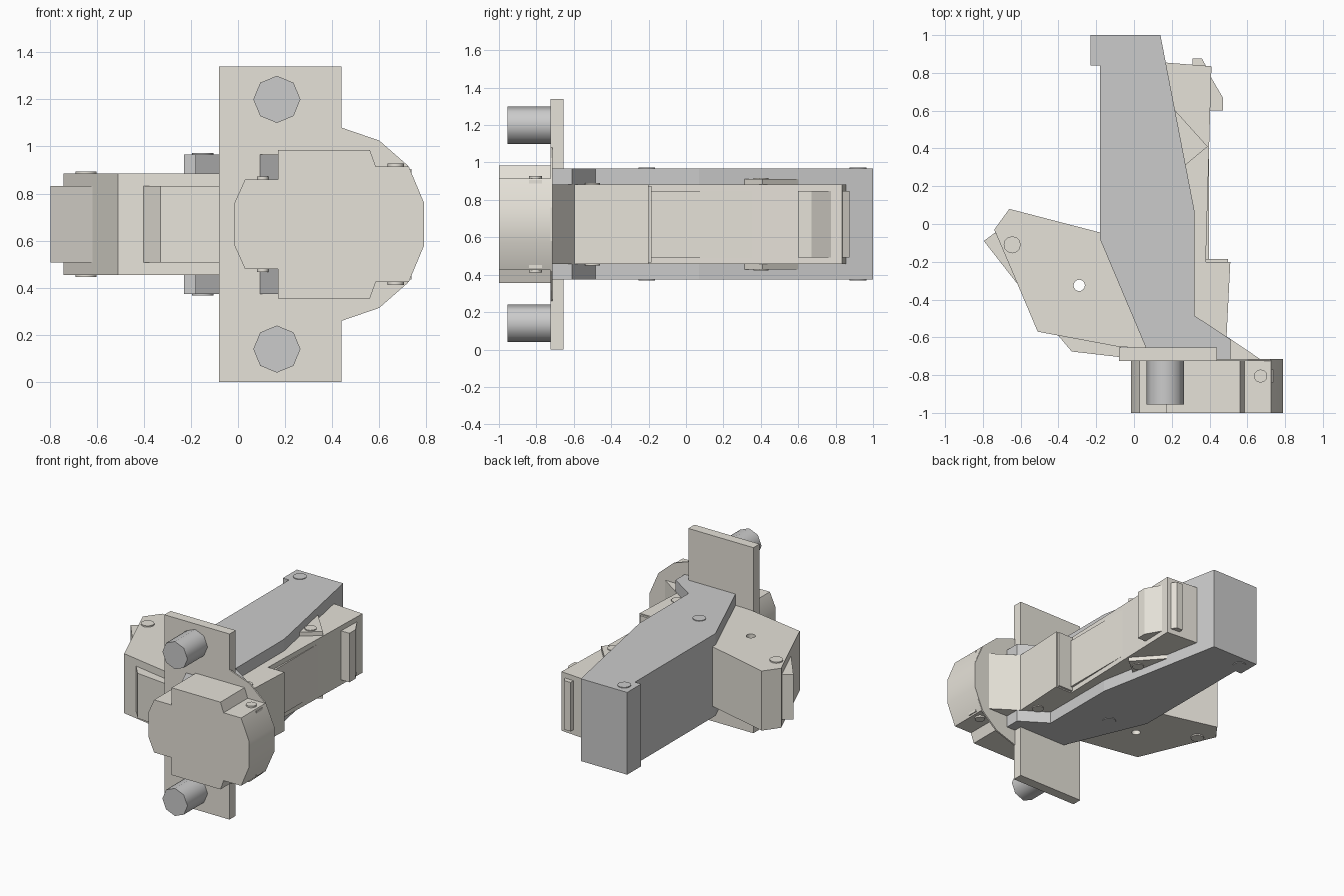
import bpy, bmesh, math
from mathutils import Matrix

if "Cube" in bpy.data.objects:
    bpy.data.objects.remove(bpy.data.objects["Cube"])

MID = 0.67  # the model is mirrored about this height

beige = bpy.data.materials.new("beige")
beige.diffuse_color = (0.79, 0.76, 0.69, 1)
beige.use_nodes = True
beige.node_tree.nodes["Principled BSDF"].inputs["Base Color"].default_value = beige.diffuse_color


def finish(bm, name, mat=None, smooth=0):
    bmesh.ops.recalc_face_normals(bm, faces=bm.faces[:])
    me = bpy.data.meshes.new(name)
    bm.to_mesh(me)
    bm.free()
    ob = bpy.data.objects.new(name, me)
    bpy.context.collection.objects.link(ob)
    if mat:
        me.materials.append(mat)
    if smooth:
        bpy.ops.object.select_all(action='DESELECT')
        ob.select_set(True)
        bpy.context.view_layer.objects.active = ob
        bpy.ops.object.shade_smooth_by_angle(angle=math.radians(smooth))
    return ob


def extrude(name, pts, offset, mat=None, smooth=0):
    """Close the points into a face and extrude it by the offset vector."""
    bm = bmesh.new()
    face = bm.faces.new([bm.verts.new(p) for p in pts])
    new = bmesh.ops.extrude_face_region(bm, geom=[face])
    verts = [g for g in new["geom"] if isinstance(g, bmesh.types.BMVert)]
    bmesh.ops.translate(bm, verts=verts, vec=offset)
    return finish(bm, name, mat, smooth)


def plan(name, pts, half, mat=None):
    """Top-view outline, extruded evenly up and down from the mid height."""
    return extrude(name, [(x, y, MID - half) for x, y in pts], (0, 0, 2 * half), mat)


def rect(x0, x1, y0, y1):
    return [(x0, y0), (x1, y0), (x1, y1), (x0, y1)]


def front(name, upper, y0, y1, mat=None, smooth=0):
    """Front-view outline: the upper half (x, height above mid) is mirrored down."""
    pts = upper + [(x, -h) for x, h in reversed(upper)]
    return extrude(name, [(x, y0, MID + h) for x, h in pts], (0, y1 - y0, 0), mat, smooth)


def cylinder(name, centre, r, depth, sides, rot=Matrix(), mat=None):
    bm = bmesh.new()
    bmesh.ops.create_cone(bm, cap_ends=True, segments=sides, radius1=r, radius2=r,
                          depth=depth, matrix=Matrix.Translation(centre) @ rot)
    return finish(bm, name, mat, 50)


# Main angled body
plan("body", [(-0.23, 1), (0.14, 1), (0.32, 0.07), (0.32, -0.485), (0.51, -0.61),
              (0.51, -0.72), (0.40, -0.92), (0.175, -0.92), (-0.18, -0.08),
              (-0.18, 0.84), (-0.23, 0.84)], 0.297)

# Left arm with its through hole and two raised tabs
arm = plan("left_arm", [(-0.66, 0.08), (-0.18, -0.045), (0.0, -0.1), (0.1, -0.66),
                        (-0.08, -0.65), (-0.51, -0.57), (-0.62, -0.31),
                        (-0.74, -0.03)], 0.215, beige)
cutter = cylinder("hole_cutter", (-0.29, -0.325, MID), 0.03, 1, 16)
cutter.hide_render = True
cutter.hide_set(True)
hole = arm.modifiers.new("hole", 'BOOLEAN')
hole.object = cutter
hole.operation = 'DIFFERENCE'
hole.solver = 'EXACT'
plan("left_arm_tab", [(-0.735, -0.045), (-0.795, -0.09), (-0.615, -0.32), (-0.6, -0.28)],
     0.162, beige)
plan("left_arm_lower_tab", [(-0.41, -0.58), (-0.33, -0.675), (-0.07, -0.705),
                            (-0.07, -0.64)], 0.162, beige)

# Right rail with its panel, lip, tabs and wedge
plan("right_rail", [(0.16, 0.855), (0.41, 0.835), (0.38, -0.2), (0.51, -0.2),
                    (0.49, -0.595), (0.675, -0.72), (0.2, -0.72)], 0.213, beige)
plan("rail_panel", rect(0.36, 0.396, -0.21, 0.35), 0.177, beige)
plan("rail_lip", rect(0.37, 0.498, -0.21, -0.185), 0.205, beige)
plan("rail_side_tab", [(0.40, 0.79), (0.47, 0.67), (0.47, 0.6), (0.39, 0.6)], 0.177, beige)
plan("rail_end_tab", [(0.31, 0.83), (0.31, 0.875), (0.36, 0.875), (0.385, 0.83)],
     0.177, beige)
plan("rail_wedge", [(0.21, 0.61), (0.39, 0.41), (0.27, 0.31)], 0.242, beige)

# Mounting plate and thin backing disc
front("mount_plate", [(-0.08, 0.67), (0.44, 0.67)], -0.725, -0.655, beige)
front("backing_disc", [(0.1, 0.41), (0.44, 0.41), (0.6, 0.355), (0.72, 0.25),
                       (0.79, 0.09)], -0.725, -0.714, beige)

# Drum on the front
front("drum", [(-0.015, 0.09), (0.03, 0.19), (0.17, 0.19), (0.17, 0.315), (0.56, 0.315),
               (0.585, 0.245), (0.725, 0.245), (0.79, 0.09)], -1, -0.72, beige, 30)
plan("drum_slot", rect(0.728, 0.736, -0.84, -0.77), 0.235, beige)

# Eight-sided bolts above and below the drum
turn = Matrix.Rotation(math.pi / 2, 4, 'X')
for side in (1, -1):
    cylinder("bolt", (0.165, -0.83, MID + side * 0.53), 0.1, 0.25, 8, turn)

# Pin heads that pass through the thickness of each part
for name, x, y, r, half, mat in (
        ("body_rear_pin", -0.15, 0.92, 0.045, 0.302, None),
        ("body_front_pin", 0.04, -0.21, 0.045, 0.302, None),
        ("left_arm_pin", -0.645, -0.11, 0.045, 0.224, beige),
        ("rail_pin", 0.42, -0.5, 0.04, 0.22, beige),
        ("wedge_pin", 0.30, 0.40, 0.04, 0.248, beige),
        ("drum_pin", 0.67, -0.805, 0.035, 0.257, beige),
        ("drum_side_pin", 0.105, -0.805, 0.025, 0.203, beige)):
    cylinder(name, (x, y, MID), r, 2 * half, 12, mat=mat)
